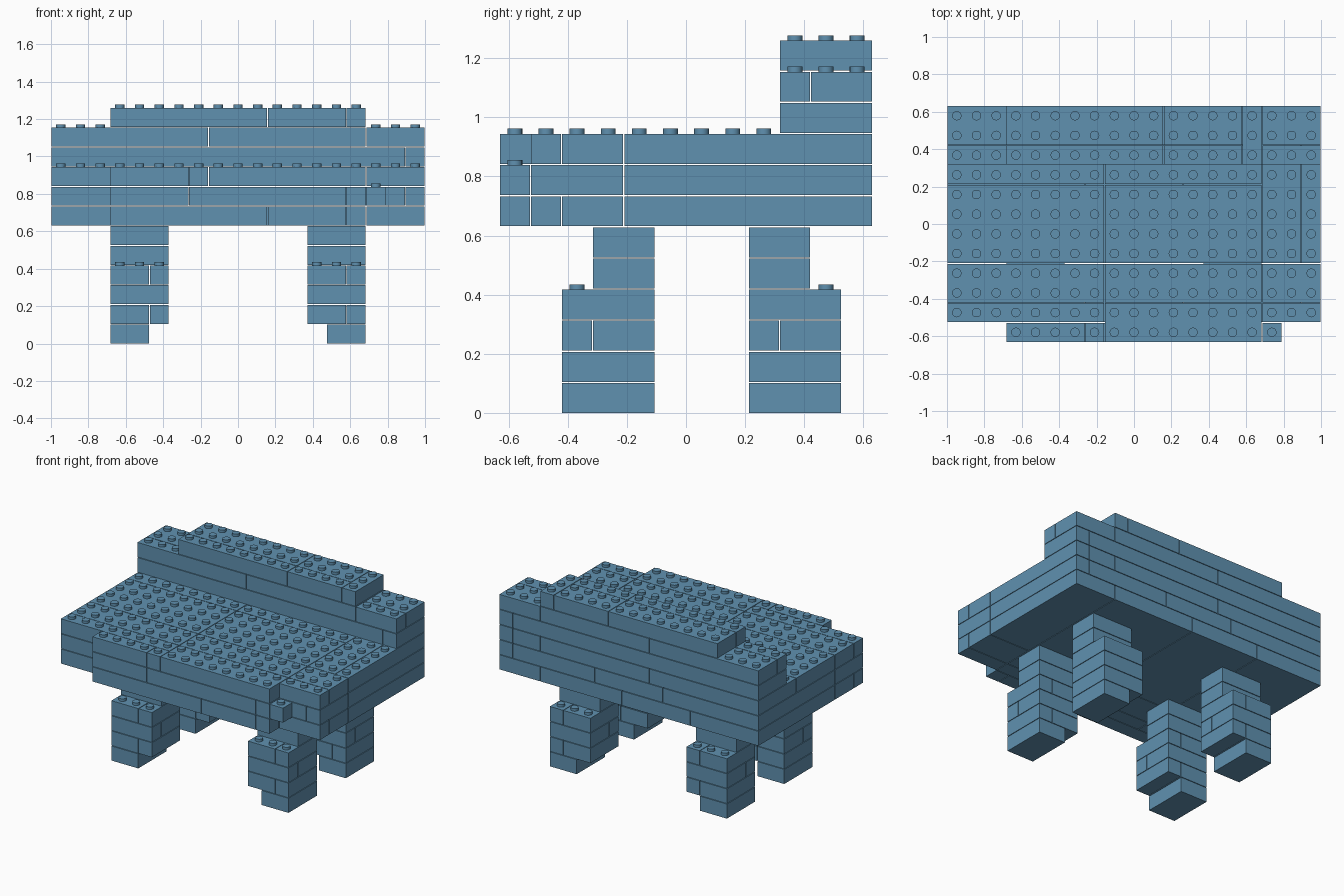
import bpy, bmesh
from mathutils import Matrix, Vector

cube = bpy.data.objects.get("Cube")
if cube:
    bpy.data.objects.remove(cube, do_unlink=True)

COLS, ROWS = 19, 12          # footprint in stud units
UNIT = 2 / COLS              # stud pitch and course height
GAP = 0.004                  # seam between neighbouring bricks
STUD_R, STUD_H = 0.025, 0.016

blue = bpy.data.materials.new("steel_blue")
blue.use_nodes = True
colour = (0.117, 0.283, 0.434, 1)
blue.diffuse_color = colour
blue.node_tree.nodes["Principled BSDF"].inputs["Base Color"].default_value = colour

parts = {}                   # part name -> list of bricks
filled = set()               # occupied cells


def course(part, level, xs, ys):
    """Lay one course of bricks between consecutive x and y cuts."""
    xs, ys = sorted(xs), sorted(ys)
    for x0, x1 in zip(xs, xs[1:]):
        for y0, y1 in zip(ys, ys[1:]):
            parts.setdefault(part, []).append((x0, x1, y0, y1, level))
            filled.update((i, j, level) for i in range(x0, x1) for j in range(y0, y1))


def point(i, j, k):
    return Vector(((i - COLS / 2) * UNIT, (j - ROWS / 2) * UNIT, k * UNIT))


def add_brick(bm, x0, x1, y0, y1, level):
    """One block with a stud on every cell that nothing covers."""
    low, high = point(x0, y0, level), point(x1, y1, level + 1)
    size = high - low - Vector((GAP, GAP, GAP))
    centre = (low + high) / 2 - Vector((0, 0, GAP / 2))
    bmesh.ops.create_cube(bm, size=1, matrix=Matrix.LocRotScale(centre, None, size))
    for i in range(x0, x1):
        for j in range(y0, y1):
            if (i, j, level + 1) in filled:
                continue
            top = point(i + 0.5, j + 0.5, level + 1)
            top.z += STUD_H / 2 - GAP
            bmesh.ops.create_cone(bm, cap_ends=True, segments=20, radius1=STUD_R,
                                  radius2=STUD_R, depth=STUD_H + GAP,
                                  matrix=Matrix.Translation(top))


# Legs: mirrored in both directions, with a smaller foot and a narrower neck
for side in ("right", "left"):
    for end in ("front", "back"):
        name = end + "_" + side + "_leg"
        seam_x = 5 if side == "right" else 4
        seam_y = 3 if end == "front" else 4

        def leg_course(level, xs, ys):
            if side == "left":
                xs = [COLS - x for x in xs]
            if end == "back":
                ys = [ROWS + 1 - y for y in ys]
            course(name, level, xs, ys)

        leg_course(0, (3, 5), (2, 5))
        leg_course(1, (3, seam_x, 6), (2, 5))
        leg_course(2, (3, 6), (2, seam_y, 5))
        leg_course(3, (3, seam_x, 6), (2, 5))
        for level in (4, 5):
            leg_course(level, (3, 6), (3, 5))

# Seat slab, three courses
course("seat", 6, (0, 5, 10, 16, 19), (1, 2, 4, 12))
course("seat", 7, (0, 7, 12, 18, 19), (1, 4, 12))
course("seat", 8, (0, 8), (1, 2, 4, 8, 12))
course("seat", 8, (8, 16), (2, 4, 8, 12))
course("seat", 8, (16, 19), (1, 2, 4))
course("seat", 8, (16, 18, 19), (4, 12))

# Projecting front edge with one small end brick
course("front_edge", 6, (3, 11, 15, 16), (0, 1))
course("front_edge", 7, (3, 7, 15, 16, 17), (0, 1))
course("front_edge", 8, (3, 7, 8), (0, 1))
course("front_edge", 8, (8, 16), (0, 2))

# Backrest and its shorter top rail
course("backrest", 9, (0, 18, 19), (9, 12))
course("backrest", 10, (0, 8, 16, 19), (9, 10, 12))
course("top_rail", 11, (3, 11, 15), (9, 10, 12))
course("top_rail", 11, (15, 16), (9, 12))

# Build one object per part
for name, bricks in parts.items():
    bm = bmesh.new()
    for brick in bricks:
        add_brick(bm, *brick)
    mesh = bpy.data.meshes.new(name)
    bm.to_mesh(mesh)
    bm.free()
    mesh.materials.append(blue)
    obj = bpy.data.objects.new(name, mesh)
    bpy.context.collection.objects.link(obj)
    bpy.ops.object.select_all(action="DESELECT")
    obj.select_set(True)
    bpy.context.view_layer.objects.active = obj
    bpy.ops.object.shade_smooth_by_angle()
